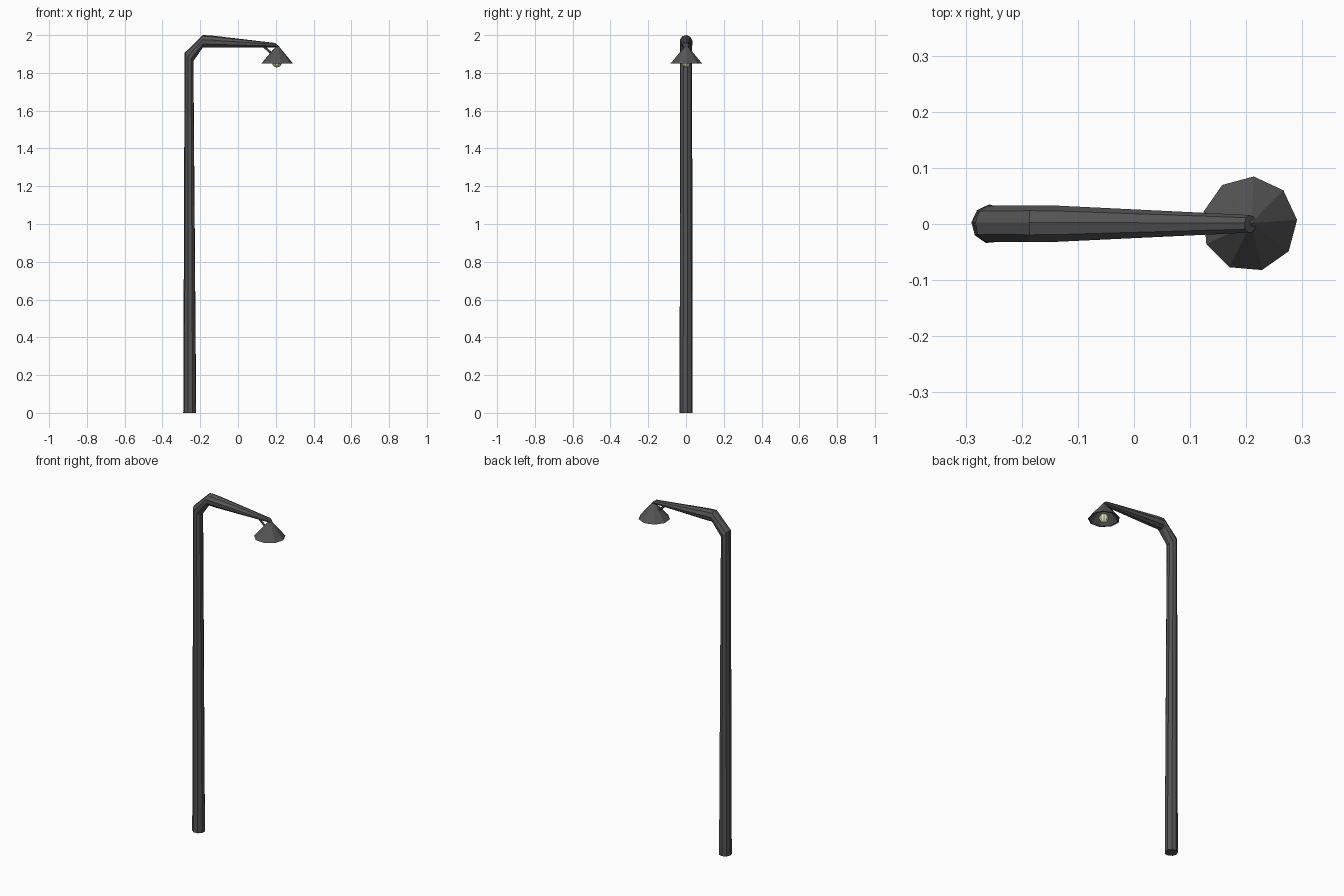
import bpy, bmesh, math
from mathutils import Vector

if "Cube" in bpy.data.objects:
    bpy.data.objects.remove(bpy.data.objects["Cube"])

SIDES = 9
ANGLES = [math.radians(5 + i * 360 / SIDES) for i in range(SIDES)]


def material(name, color):
    m = bpy.data.materials.new(name)
    m.diffuse_color = (*color, 1)
    m.use_nodes = True
    m.node_tree.nodes["Principled BSDF"].inputs["Base Color"].default_value = m.diffuse_color
    return m


def make_object(name, bm, mat):
    bmesh.ops.recalc_face_normals(bm, faces=bm.faces)
    mesh = bpy.data.meshes.new(name)
    bm.to_mesh(mesh)
    bm.free()
    mesh.materials.append(mat)
    ob = bpy.data.objects.new(name, mesh)
    bpy.context.collection.objects.link(ob)
    return ob


def bridge(bm, a, b):
    n = len(a)
    for i in range(n):
        bm.faces.new((a[i], a[(i + 1) % n], b[(i + 1) % n], b[i]))


metal = material("dark_metal", (0.09, 0.09, 0.09))
glow = material("bulb_glass", (0.75, 0.8, 0.5))

# Post and arm: one nine-sided tube; each section is (x, z, radius, tilt from -x towards +z)
sections = [(-0.255, 0.0, 0.035, 0), (-0.259, 1.884, 0.0325, 43),
            (-0.186, 1.967, 0.0335, 90), (-0.14, 1.965, 0.033, 88),
            (0.207, 1.947, 0.0155, 48)]
bm = bmesh.new()
rings = []
for x, z, r, tilt in sections:
    t = math.radians(tilt)
    out = Vector((-math.cos(t), 0, math.sin(t)))
    rings.append([bm.verts.new(Vector((x, 0, z)) + out * (r * math.cos(a))
                               + Vector((0, max(r, 0.016) * math.sin(a), 0)))
                  for a in ANGLES])
for a, b in zip(rings, rings[1:]):
    bridge(bm, a, b)
bm.faces.new(rings[0])
bm.faces.new(rings[-1])
make_object("post_and_arm", bm, metal)

# Shade: thin nine-sided cone, open below
bm = bmesh.new()
LX = 0.206


def cone_ring(r, z):
    return [bm.verts.new((LX + r * math.cos(a), r * math.sin(a), z)) for a in ANGLES]


rim, inner = cone_ring(0.085, 1.85), cone_ring(0.078, 1.85)
bridge(bm, rim, inner)
for ring, top in ((rim, 1.95), (inner, 1.942)):
    apex = bm.verts.new((LX + 0.003, 0.002, top))
    for i in range(SIDES):
        bm.faces.new((ring[i], ring[(i + 1) % SIDES], apex))
make_object("lamp_shade", bm, metal)

# Bulb
bm = bmesh.new()
bmesh.ops.create_uvsphere(bm, u_segments=9, v_segments=7, radius=0.026)
bmesh.ops.translate(bm, verts=bm.verts, vec=(LX, 0, 1.855))
make_object("bulb", bm, glow)

# Strut bracing the shade from under the arm
p, q = Vector((0.125, 0, 1.95)), Vector((0.178, 0, 1.903))
bm = bmesh.new()
bmesh.ops.create_cone(bm, cap_ends=True, segments=6, radius1=0.006, radius2=0.006,
                      depth=(q - p).length)
ob = make_object("shade_strut", bm, metal)
ob.location = (p + q) / 2
ob.rotation_euler = (q - p).to_track_quat('Z', 'Y').to_euler()
